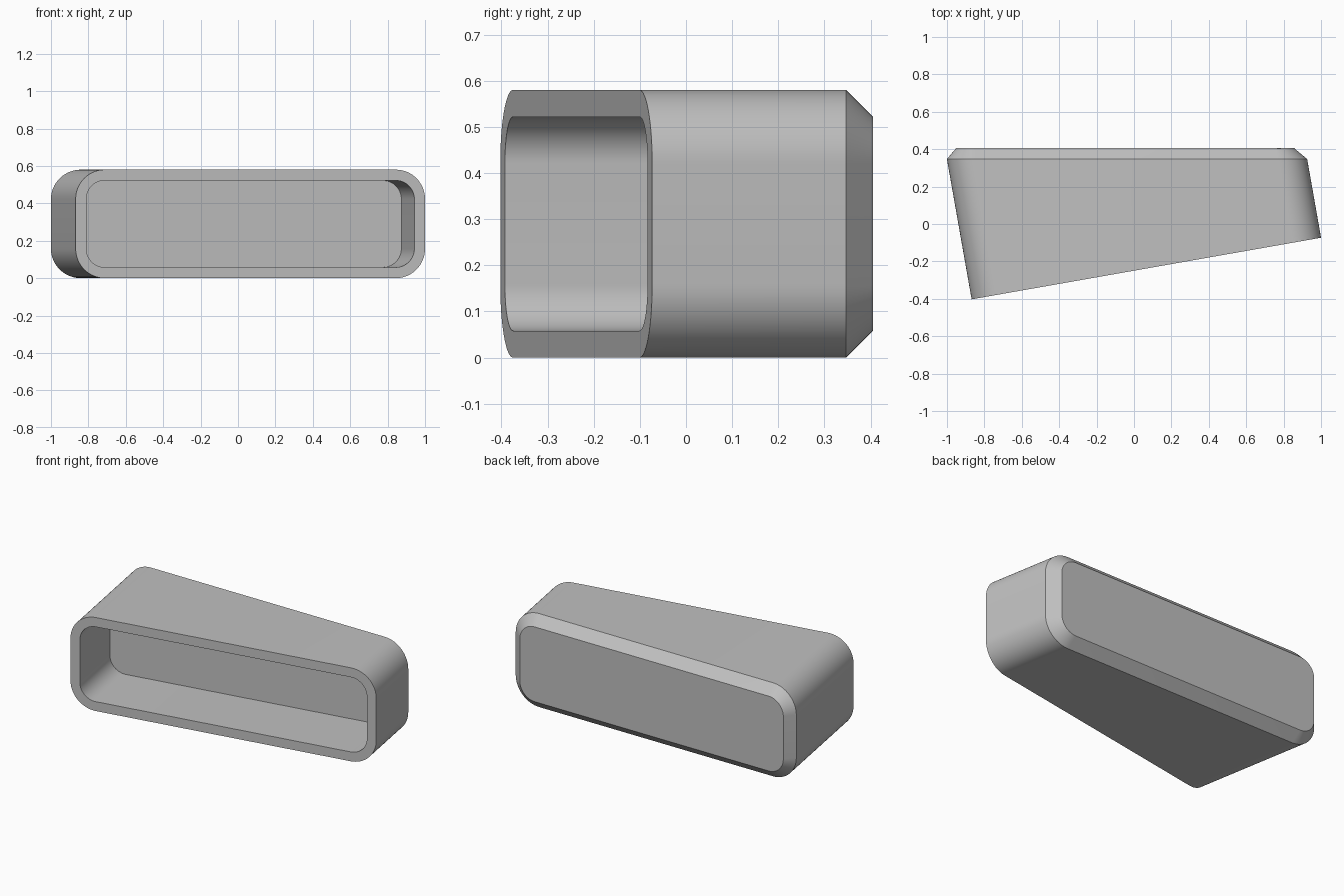
import bpy, bmesh, math
from mathutils import Vector

cube = bpy.data.objects.get("Cube")
if cube:
    bpy.data.objects.remove(cube, do_unlink=True)

TILT = math.radians(10)
ACROSS = Vector((math.cos(TILT), math.sin(TILT), 0))   # along the slanted mouth
AXIS = Vector((-math.sin(TILT), math.cos(TILT), 0))    # extrusion direction
MOUTH = Vector((0.066, -0.238, 0.29))                  # centre of the mouth
HALF_W, HALF_H, RADIUS, WALL = 0.9485, 0.29, 0.158, 0.058
BACK_Y, DEPTH, SEGMENTS = 0.405, 0.40, 16


def rounded_rect(inset):
    """Points of the rounded outline, as (across, up) pairs."""
    w, h, r = HALF_W - inset, HALF_H - inset, RADIUS - inset
    points = []
    for corner, (sx, sz) in enumerate(((1, 1), (-1, 1), (-1, -1), (1, -1))):
        for i in range(SEGMENTS + 1):
            a = math.pi / 2 * (corner + i / SEGMENTS)
            points.append((sx * (w - r) + r * math.cos(a),
                           sz * (h - r) + r * math.sin(a)))
    return points


def ring(bm, inset, depth=None, plane_y=None):
    """Outline placed at a depth along the axis, or cut by a plane of constant y."""
    verts = []
    for u, z in rounded_rect(inset):
        p = MOUTH + ACROSS * u + Vector((0, 0, z))
        d = depth if plane_y is None else (plane_y - p.y) / AXIS.y
        verts.append(bm.verts.new(p + AXIS * d))
    return verts


bm = bmesh.new()
# From cavity floor, out over the rim, along the shell to the chamfered back
rings = [ring(bm, WALL, depth=DEPTH),
         ring(bm, WALL, depth=0),
         ring(bm, 0, depth=0),
         ring(bm, 0, plane_y=BACK_Y - WALL),
         ring(bm, WALL, plane_y=BACK_Y)]
for a, b in zip(rings, rings[1:]):
    for i in range(len(a)):
        j = (i + 1) % len(a)
        bm.faces.new((a[i], a[j], b[j], b[i]))
bm.faces.new(rings[0])
bm.faces.new(rings[-1])
bmesh.ops.recalc_face_normals(bm, faces=bm.faces[:])

mesh = bpy.data.meshes.new("hollow_cap")
bm.to_mesh(mesh)
bm.free()
cap = bpy.data.objects.new("hollow_cap", mesh)
bpy.context.collection.objects.link(cap)

# Plain grey
grey = bpy.data.materials.new("light_grey")
grey.use_nodes = True
colour = (0.53, 0.53, 0.53, 1)
grey.diffuse_color = colour
grey.node_tree.nodes["Principled BSDF"].inputs["Base Color"].default_value = colour
mesh.materials.append(grey)

# Smooth corners, crisp rims
bpy.ops.object.select_all(action='DESELECT')
cap.select_set(True)
bpy.context.view_layer.objects.active = cap
bpy.ops.object.shade_smooth_by_angle(angle=math.radians(25))
